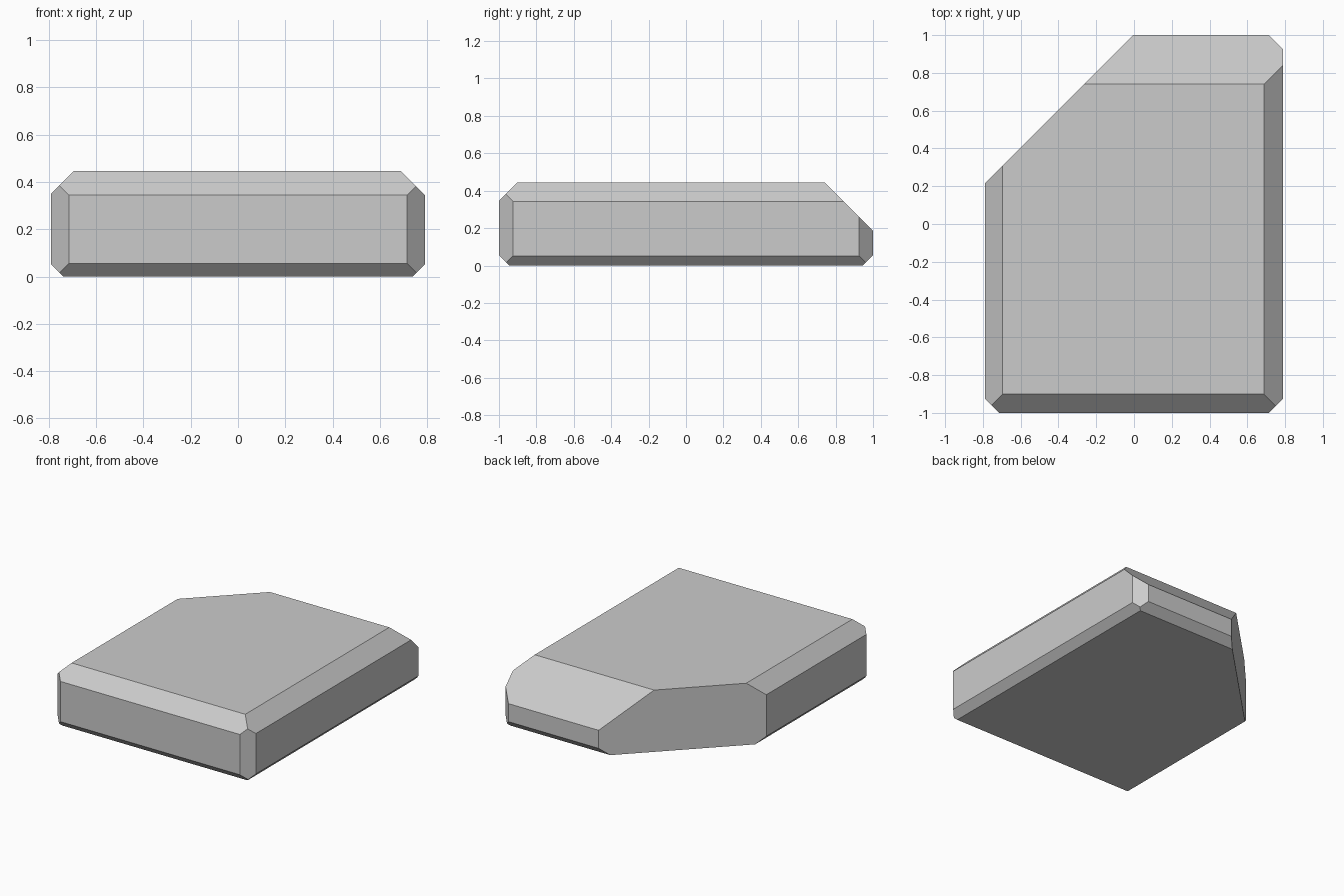
import bpy, bmesh
from mathutils import Vector

if "Cube" in bpy.data.objects:
    bpy.data.objects.remove(bpy.data.objects["Cube"])

W, D, H = 0.79, 1.0, 0.445   # half width, half depth, height

# Block blank
bm = bmesh.new()
bmesh.ops.create_cube(bm, size=1)
for v in bm.verts:
    v.co = Vector((v.co.x * 2 * W, v.co.y * 2 * D, (v.co.z + 0.5) * H))


def cut(normal, offset):
    """Slice off everything with normal . p > offset and cap the opening."""
    n = Vector(normal)
    res = bmesh.ops.bisect_plane(
        bm, geom=bm.verts[:] + bm.edges[:] + bm.faces[:], dist=1e-6,
        plane_co=n * (offset / n.length_squared), plane_no=n, clear_outer=True)
    edges = [e for e in res["geom_cut"] if isinstance(e, bmesh.types.BMEdge)]
    bmesh.ops.contextual_create(bm, geom=edges)


# Top edge chamfers, with the large slope at the back
cut((-1, 0, 1), W + H - 0.094)
cut((1, 0, 1), W + H - 0.102)
cut((0, -1, 1), D + H - 0.1)
cut((0, 1, 1), D + H - 0.26)

# Bottom edge chamfers
for s in (-1, 1):
    cut((s, 0, -1), W - 0.052)
    cut((0, s, -1), D - 0.055)

# Upright corner chamfers, with the large diagonal at the back left
for sx, sy in ((-1, -1), (1, -1), (1, 1)):
    cut((sx, sy, 0), W + D - 0.075)
cut((-1, 1, 0), 1.004)

bmesh.ops.recalc_face_normals(bm, faces=bm.faces[:])
mesh = bpy.data.meshes.new("chamfered_block")
bm.to_mesh(mesh)
bm.free()
bpy.context.collection.objects.link(bpy.data.objects.new("chamfered_block", mesh))
